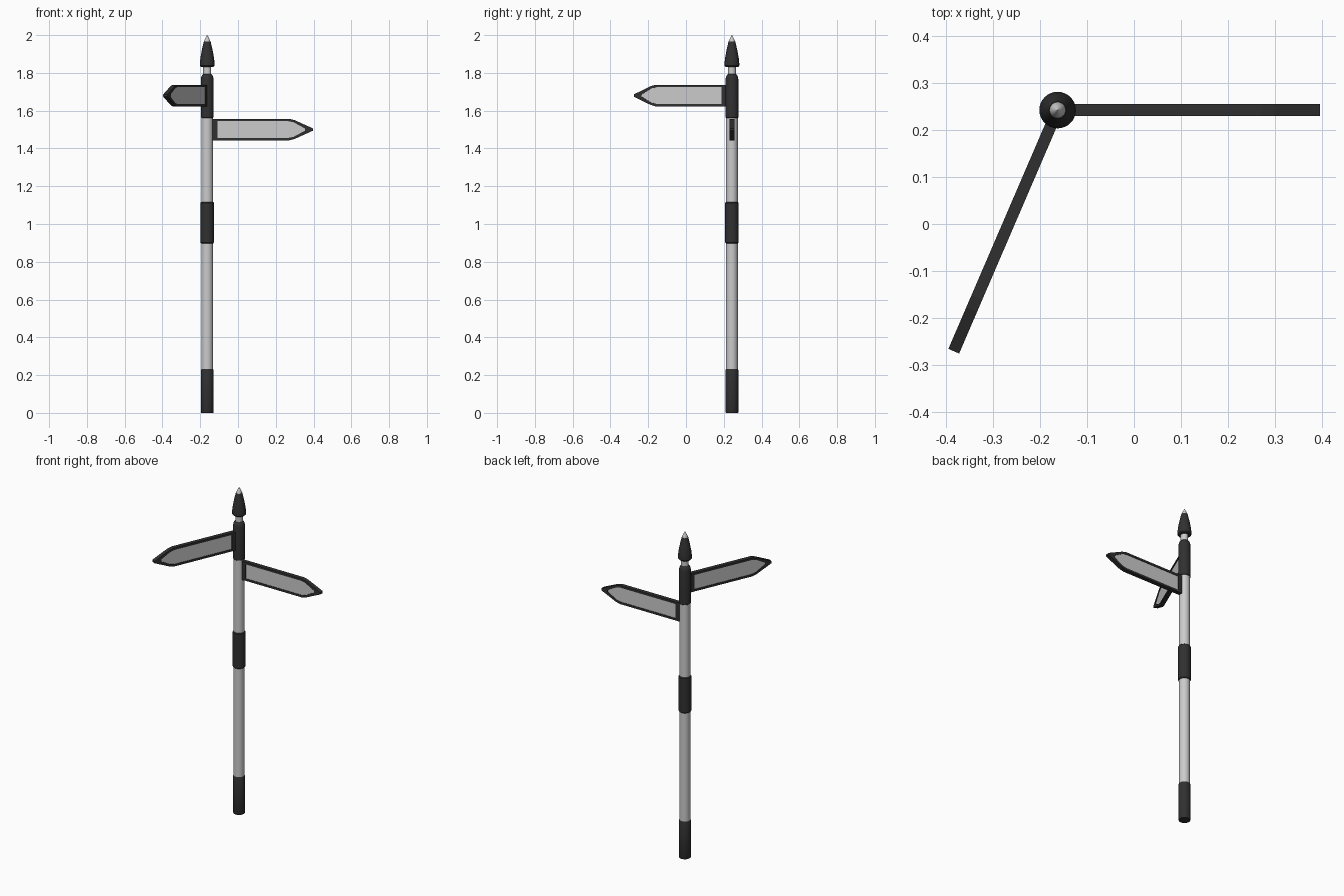
import bpy, bmesh, math
from mathutils import Matrix

if "Cube" in bpy.data.objects:
    bpy.data.objects.remove(bpy.data.objects["Cube"])

PX, PY = -0.163, 0.243
black = bpy.data.materials.new("black_paint")
black.diffuse_color = (0.03, 0.03, 0.03, 1)
black.use_nodes = True
black.node_tree.nodes["Principled BSDF"].inputs["Base Color"].default_value = black.diffuse_color


def finish(name, bm, mat=None):
    bmesh.ops.recalc_face_normals(bm, faces=bm.faces)
    me = bpy.data.meshes.new(name)
    bm.to_mesh(me)
    bm.free()
    ob = bpy.data.objects.new(name, me)
    bpy.context.collection.objects.link(ob)
    if mat:
        me.materials.append(mat)
    return ob


def lathe(name, profile, mat=None, n=32):
    """Solid of revolution about the post axis from (radius, z) points."""
    bm = bmesh.new()
    rings = [[bm.verts.new((PX + r * math.cos(2 * math.pi * i / n),
                            PY + r * math.sin(2 * math.pi * i / n), z))
              for i in range(n)] for r, z in profile]
    for a, b in zip(rings, rings[1:]):
        for i in range(n):
            j = (i + 1) % n
            bm.faces.new((a[i], a[j], b[j], b[i]))
    bm.faces.new(rings[0][::-1])
    bm.faces.new(rings[-1])
    ob = finish(name, bm, mat)
    bpy.ops.object.select_all(action='DESELECT')
    ob.select_set(True)
    bpy.context.view_layer.objects.active = ob
    bpy.ops.object.shade_smooth_by_angle(angle=math.radians(35))


def arrow(start, shoulder, tip, half):
    """Pointed board outline in (x, z) with a small bevel at the shoulder."""
    top = [(start, half), (shoulder, half), (shoulder + 0.028, half * 0.87)]
    return top + [(tip, 0.006), (tip, -0.006)] + [(x, -z) for x, z in top[::-1]]


def sign(name, z, angle):
    t, d = 0.0125, 0.003
    outer = arrow(0.024, 0.435, 0.56, 0.057)
    inner = arrow(0.054, 0.43, 0.517, 0.044)
    place = Matrix.Translation((PX, PY, z)) @ Matrix.Rotation(angle, 4, 'Z')
    # frame with a recess on both sides
    bm = bmesh.new()
    loops = [[bm.verts.new((x, y, h)) for x, h in pts] for pts, y in
             ((inner, d - t), (inner, -t), (outer, -t),
              (outer, t), (inner, t), (inner, t - d))]
    n = len(outer)
    for a, b in zip(loops, loops[1:]):
        for i in range(n):
            j = (i + 1) % n
            bm.faces.new((a[i], a[j], b[j], b[i]))
    bm.transform(place)
    finish(name + "_frame", bm, black)
    # grey panel seen on both faces
    bm = bmesh.new()
    face = bm.faces.new([bm.verts.new((x, d - t, h)) for x, h in inner])
    ext = bmesh.ops.extrude_face_region(bm, geom=[face], use_keep_orig=True)
    moved = [v for v in ext["geom"] if isinstance(v, bmesh.types.BMVert)]
    bmesh.ops.translate(bm, verts=moved, vec=(0, 2 * (t - d), 0))
    bm.transform(place)
    finish(name + "_panel", bm)


# post and its dark bands
lathe("post", [(0.031, 0.2), (0.031, 1.6)])
lathe("base_band", [(0.032, 0), (0.034, 0.004), (0.034, 0.226), (0.031, 0.232)], black)
lathe("middle_band", [(0.031, 0.897), (0.0355, 0.902), (0.0355, 1.112), (0.031, 1.117)], black)
lathe("top_sleeve", [(0.031, 1.562), (0.034, 1.565), (0.034, 1.765),
                     (0.031, 1.78), (0.026, 1.79), (0.018, 1.795)], black)

# finial
lathe("finial_neck", [(0.021, 1.78), (0.021, 1.84)])
lathe("finial", [(0.034, 1.832), (0.039, 1.838), (0.039, 1.852), (0.036, 1.88),
                 (0.028, 1.923), (0.018, 1.966)], black)
lathe("finial_tip", [(0.017, 1.962), (0.017, 1.967), (0.009, 1.985), (0.001, 2.0)])

# direction boards
sign("lower_sign", 1.5, 0)
sign("upper_sign", 1.68, math.radians(-113.3))
